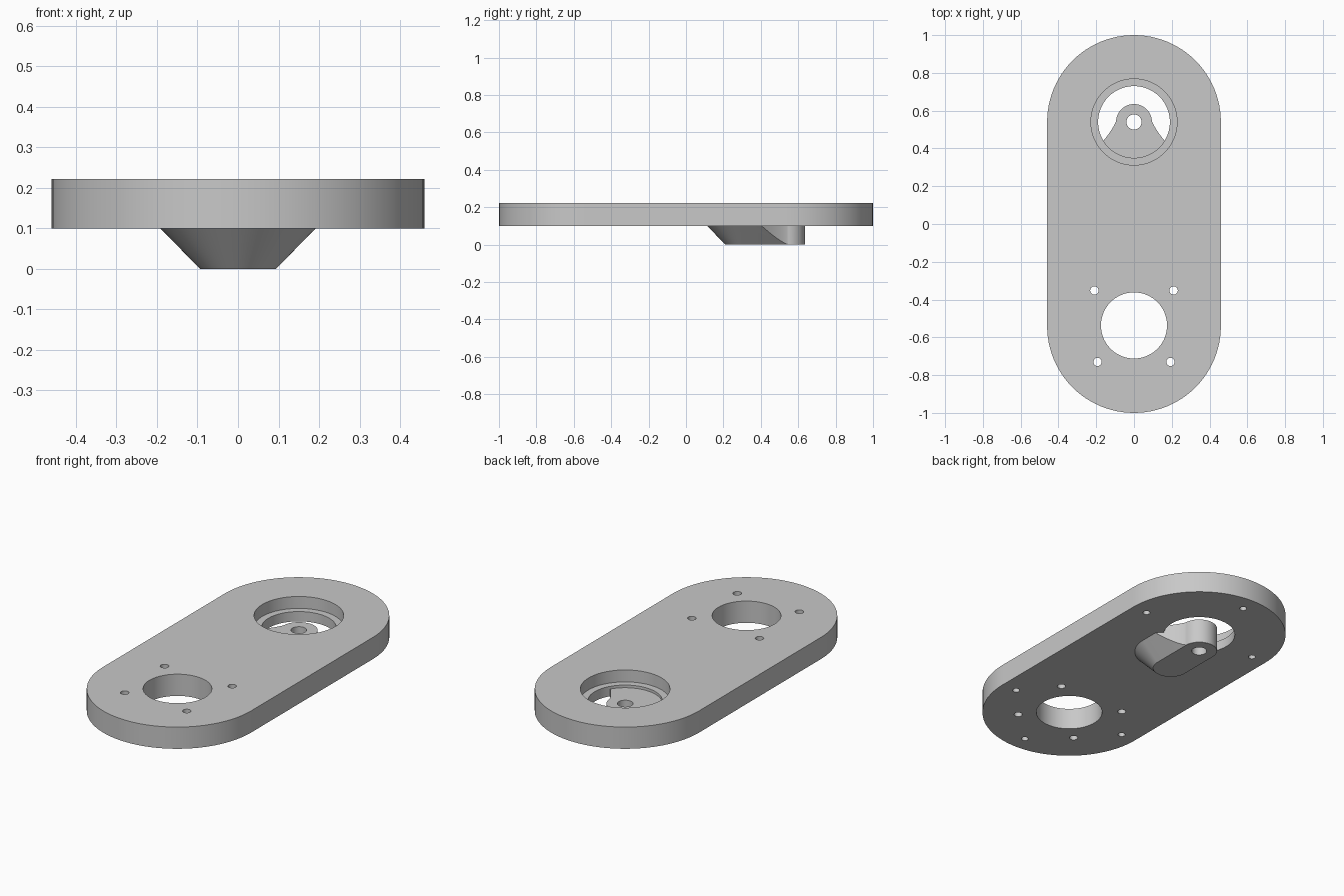
import bpy, bmesh, math
from math import pi, cos, sin

cube = bpy.data.objects.get("Cube")
if cube:
    bpy.data.objects.remove(cube, do_unlink=True)

grey = bpy.data.materials.new("light grey")
grey.use_nodes = True
grey.diffuse_color = (0.58, 0.58, 0.58, 1)
grey.node_tree.nodes["Principled BSDF"].inputs["Base Color"].default_value = (0.58, 0.58, 0.58, 1)

BOTTOM, TOP = 0.1, 0.222
END = 0.54          # distance of the end centres from the middle


def arc(cy, r, a0, a1, n=48):
    return [(r * cos(a0 + (a1 - a0) * i / n), cy + r * sin(a0 + (a1 - a0) * i / n))
            for i in range(n + 1)]


def stadium(y0, y1, r):
    return arc(y1, r, 0, pi) + arc(y0, r, pi, 2 * pi)


def circle(x, y, r, n=64):
    return [(x + r * cos(2 * pi * i / n), y + r * sin(2 * pi * i / n)) for i in range(n)]


def loft(name, low, z0, high, z1):
    """Solid between two matching outlines."""
    bm = bmesh.new()
    a = [bm.verts.new((x, y, z0)) for x, y in low]
    b = [bm.verts.new((x, y, z1)) for x, y in high]
    bm.faces.new(a[::-1])
    bm.faces.new(b)
    for i in range(len(a)):
        j = (i + 1) % len(a)
        bm.faces.new((a[i], a[j], b[j], b[i]))
    bmesh.ops.recalc_face_normals(bm, faces=bm.faces)
    mesh = bpy.data.meshes.new(name)
    bm.to_mesh(mesh)
    bm.free()
    mesh.materials.append(grey)
    ob = bpy.data.objects.new(name, mesh)
    bpy.context.collection.objects.link(ob)
    return ob


def prism(name, outline, z0, z1):
    return loft(name, outline, z0, outline, z1)


def combine(target, tool, operation):
    tool.hide_render = True
    mod = target.modifiers.new("combine", "BOOLEAN")
    mod.operation, mod.solver, mod.object = operation, "EXACT", tool
    bpy.context.view_layer.objects.active = target
    bpy.ops.object.modifier_apply(modifier=mod.name)
    bpy.data.objects.remove(tool, do_unlink=True)


def drill(target, x, y, r, z0, z1, n=64):
    combine(target, prism("drill", circle(x, y, r, n), z0, z1), "DIFFERENCE")


# Rounded plate with a large opening at the front and a stepped bore at the back
plate = prism("plate", stadium(-END, END, 0.46), BOTTOM, TOP)
drill(plate, 0, -END + 0.003, 0.175, 0, 0.4)
drill(plate, 0, END, 0.19, 0, 0.4)
drill(plate, 0, END, 0.228, 0.155, 0.4)

# Screw holes through the plate, and shallow ones in the underside
for side in (-1, 1):
    drill(plate, side * 0.21, -0.352, 0.022, 0, 0.4, 24)
    drill(plate, side * 0.193, -0.73, 0.022, 0, 0.4, 24)
    for y in (-END, END):
        drill(plate, side * 0.367, y, 0.019, 0, 0.175, 24)
    drill(plate, 0, side * (END + 0.365), 0.019, 0, 0.175, 24)

# Flared arm under the plate, trimmed to a waist that runs into a round boss
height = 0.14
arm = loft("boss_arm", stadium(0.305, END, 0.094), 0,
           stadium(0.305, END, 0.094 + height * 0.98), height)
p0, p1, p2 = (0.095, 0.545), (0.115, 0.49), (0.21, 0.385)
waist = []
for i in range(17):
    t = i / 16
    waist.append(tuple((1 - t) ** 2 * a + 2 * t * (1 - t) * b + t * t * c
                       for a, b, c in zip(p0, p1, p2)))
right = [(0.4, 0), (0.4, 0.2)] + waist[::-1]
left = [(-x, y) for x, y in right[::-1]]
trim = prism("arm_trim", right + arc(END, 0.095, 0.08, pi - 0.08) + left, -0.1, height + 0.1)
combine(arm, trim, "INTERSECT")
combine(plate, arm, "UNION")
drill(plate, 0, END, 0.04, -0.1, 0.4, 32)

# Smooth curved walls, sharp rims
plate.name = "plate_with_boss_arm"
bpy.ops.object.select_all(action="DESELECT")
plate.select_set(True)
bpy.context.view_layer.objects.active = plate
bpy.ops.object.shade_smooth_by_angle(angle=math.radians(30))
